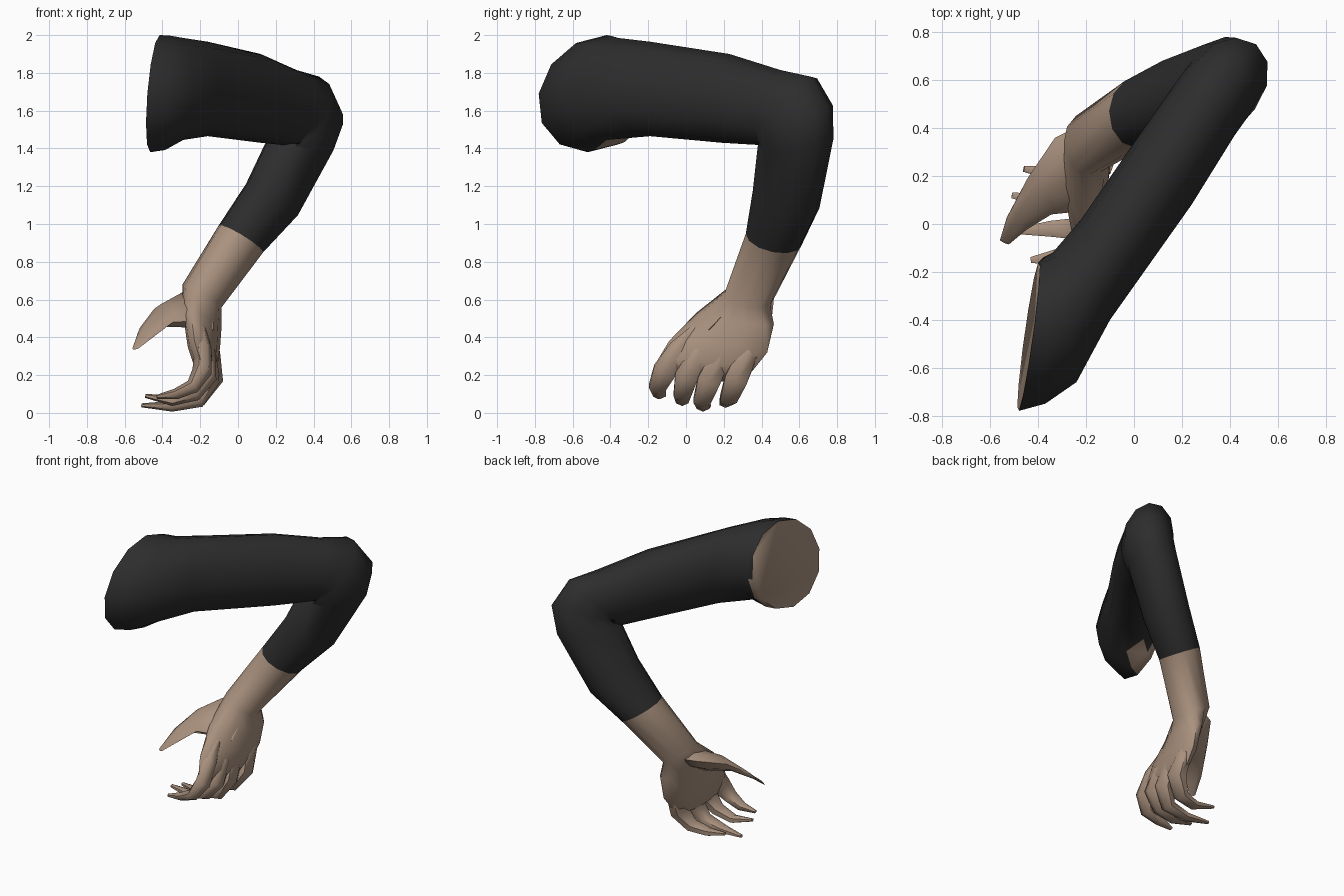
import bpy, bmesh, math
from mathutils import Vector

if "Cube" in bpy.data.objects:
    bpy.data.objects.remove(bpy.data.objects["Cube"])


def material(name, rgb):
    m = bpy.data.materials.new(name)
    m.diffuse_color = (*rgb, 1)
    m.use_nodes = True
    m.node_tree.nodes["Principled BSDF"].inputs["Base Color"].default_value = m.diffuse_color
    return m


black = material("black cloth", (0.026, 0.026, 0.026))
skin = material("skin", (0.40, 0.285, 0.21))


def loft(name, rings, sides, mats, rule=None, angle=50):
    """Skin a list of (centre, U, V) elliptical rings; rule(segment, side) picks the material."""
    bm = bmesh.new()
    loops = []
    for c, u, v in rings:
        c, u, v = Vector(c), Vector(u), Vector(v)
        loops.append([bm.verts.new(c + u * math.cos(2 * math.pi * k / sides)
                                   + v * math.sin(2 * math.pi * k / sides))
                      for k in range(sides)])
    for i in range(len(loops) - 1):
        for k in range(sides):
            n = (k + 1) % sides
            f = bm.faces.new((loops[i][k], loops[i][n], loops[i + 1][n], loops[i + 1][k]))
            f.material_index = rule(i, k) if rule else 0
    for end, seg in ((loops[0], -1), (loops[-1], len(loops))):
        f = bm.faces.new(end)
        f.material_index = rule(seg, 0) if rule else 0
    bmesh.ops.recalc_face_normals(bm, faces=bm.faces)
    me = bpy.data.meshes.new(name)
    bm.to_mesh(me)
    bm.free()
    ob = bpy.data.objects.new(name, me)
    bpy.context.collection.objects.link(ob)
    for m in mats:
        me.materials.append(m)
    bpy.ops.object.select_all(action='DESELECT')
    ob.select_set(True)
    bpy.context.view_layer.objects.active = ob
    bpy.ops.object.shade_smooth_by_angle(angle=math.radians(angle))
    return ob


def digit(name, path, radii):
    """Tapered finger following a path of points."""
    pts = [Vector(p) for p in path]
    rings = []
    for i, p in enumerate(pts):
        t = (pts[min(i + 1, len(pts) - 1)] - pts[max(i - 1, 0)]).normalized()
        u = Vector((0, 1, 0)).cross(t).normalized()
        rings.append((p, u * radii[i] * 0.75, t.cross(u) * radii[i]))
    return loft(name, rings, 6, [skin], angle=65)


cuff = ((.015, .465, .92), (.1, -.08, -.045), (.065, .125, -.06))

# Sleeve: shoulder cap, upper arm, elbow bend, forearm
sleeve = [
    ((-.44, -.47, 1.69), (-.04, -.31, 0), (.025, .05, .31)),
    ((-.375, -.445, 1.695), (.005, -.305, 0), (.01, .04, .303)),
    ((-.29, -.39, 1.715), (.05, -.27, 0), (0, .03, .27)),
    ((-.16, -.19, 1.715), (.06, -.21, 0), (0, 0, .25)),
    ((.12, .21, 1.665), (.12, -.13, 0), (0, .02, .235)),
    ((.29, .47, 1.615), (.13, -.1, -.01), (.02, .03, .2)),
    ((.34, .54, 1.60), (.13, -.1, -.03), (.09, .12, .18)),
    ((.375, .58, 1.525), (.13, -.1, -.05), (.135, .17, .09)),
    ((.335, .58, 1.43), (.125, -.09, -.045), (.125, .18, .0)),
    ((.18, .53, 1.13), (.115, -.085, -.05), (.075, .155, -.08)),
    cuff,
]
# Bare skin at the cut end and in the armpit
loft("sleeve", sleeve, 12, [black, skin],
     lambda i, k: 1 if i == -1 or (i == 0 and k in (6, 7, 8)) or (i == 1 and k == 8) else 0)

# Bare forearm, wrist and palm
palm = [
    cuff,
    ((-.19, .335, .62), (.09, -.07, -.045), (.05, .11, -.045)),
    ((-.19, .26, .5), (.085, -.03, -.02), (.06, .205, -.03)),
    ((-.18, .17, .35), (.07, -.02, .02), (.05, .26, -.03)),
    ((-.17, .1, .25), (.055, 0, .02), (.03, .25, -.03)),
    ((-.175, .08, .19), (.03, 0, .015), (.02, .19, -.02)),
]
loft("forearm_and_palm", palm, 12, [skin], angle=65)

# Fingers curling toward -x, roots buried in the palm
finger_radii = (.025, .06, .07, .052, .038, .014)
fingers = {
    "index_finger": [(-.19, .05, .45), (-.185, -.04, .34), (-.19, -.115, .22),
                     (-.24, -.15, .14), (-.33, -.14, .1), (-.43, -.15, .085)],
    "middle_finger": [(-.18, .14, .43), (-.165, .07, .32), (-.165, 0, .19),
                      (-.23, -.02, .1), (-.35, -.02, .065), (-.49, -.03, .09)],
    "ring_finger": [(-.17, .24, .42), (-.155, .19, .31), (-.15, .12, .17),
                    (-.21, .085, .065), (-.35, .09, .035), (-.51, .12, .04)],
    "little_finger": [(-.16, .37, .43), (-.14, .33, .32), (-.13, .265, .18),
                      (-.2, .225, .075), (-.32, .21, .055), (-.46, .23, .085)],
}
for name, path in fingers.items():
    digit(name, path, finger_radii)

# Thumb with a broad webbed root
thumb = [
    ((-.17, .27, .53), (.04, -.15, -.09), (.02, .04, .07)),
    ((-.29, .205, .545), (.04, -.155, -.06), (.03, .01, .07)),
    ((-.395, .115, .515), (.05, -.075, -.035), (.03, .01, .05)),
    ((-.485, .01, .425), (.035, -.035, -.025), (.03, .01, .03)),
    ((-.54, -.075, .345), (.018, -.01, 0), (.01, 0, .01)),
]
loft("thumb", thumb, 8, [skin], angle=65)
